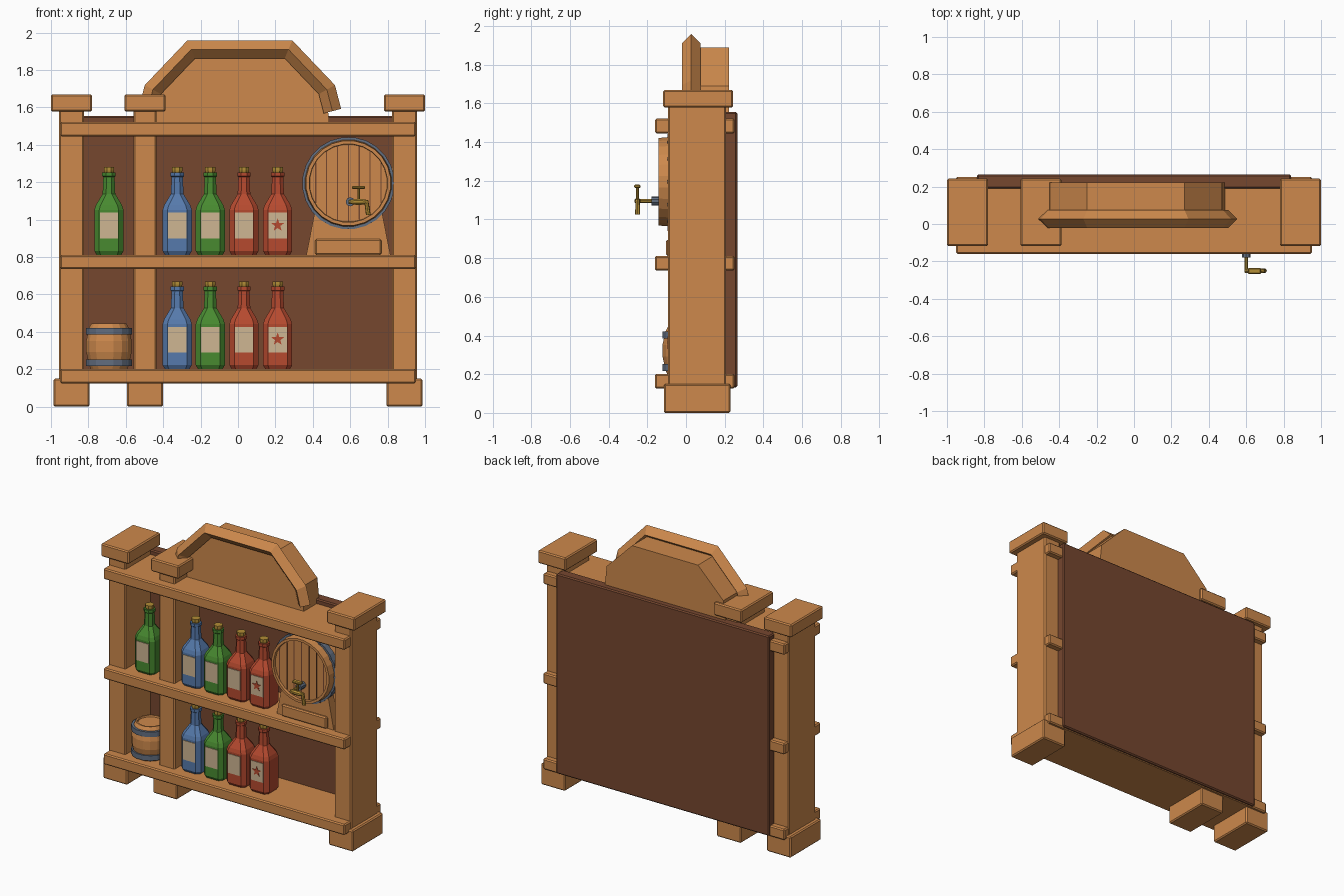
import bpy, bmesh, math
from mathutils import Vector, Matrix

if "Cube" in bpy.data.objects:
    bpy.data.objects.remove(bpy.data.objects["Cube"])


def material(name, rgb):
    m = bpy.data.materials.new(name)
    m.diffuse_color = [(c / 255 / 12.92 if c < 11 else ((c / 255 + 0.055) / 1.055) ** 2.4) for c in rgb] + [1]
    m.use_nodes = True
    m.node_tree.nodes["Principled BSDF"].inputs["Base Color"].default_value = m.diffuse_color
    return m


WOOD = material("warm wood", (205, 137, 76))
DARK = material("dark wood", (118, 71, 47))
GREEN = material("green glass", (72, 138, 48))
BLUE = material("blue glass", (86, 122, 172))
RED = material("red glass", (182, 74, 47))
CREAM = material("cream paper", (207, 182, 146))
STEEL = material("steel", (98, 110, 128))
BRASS = material("brass", (180, 142, 54))


def finish(name, bm, mat, bevel=0):
    bmesh.ops.recalc_face_normals(bm, faces=bm.faces)
    me = bpy.data.meshes.new(name)
    bm.to_mesh(me)
    bm.free()
    me.materials.append(mat)
    ob = bpy.data.objects.new(name, me)
    bpy.context.collection.objects.link(ob)
    if bevel:
        b = ob.modifiers.new("bevel", 'BEVEL')
        b.width, b.segments = bevel, 1
    return ob


def box(name, x, y, z, mat=WOOD, bevel=0.008):
    bm = bmesh.new()
    bmesh.ops.create_cube(bm, size=1)
    for v in bm.verts:
        v.co = [(a + b) / 2 + c * (b - a) for (a, b), c in zip((x, y, z), v.co)]
    return finish(name, bm, mat, bevel)


def prism(name, pts, y0, y1, mat=WOOD, bevel=0):
    # xz outline pushed through y
    bm = bmesh.new()
    f = bm.faces.new([bm.verts.new((x, y0, z)) for x, z in pts])
    ext = bmesh.ops.extrude_face_region(bm, geom=[f])
    for v in ext["geom"]:
        if isinstance(v, bmesh.types.BMVert):
            v.co.y = y1
    return finish(name, bm, mat, bevel)


def skin(name, rings, mat, closed=False):
    # bridge equal rings of points; closed joins last to first
    bm = bmesh.new()
    vs = [[bm.verts.new(p) for p in r] for r in rings]
    n = len(vs[0])
    pairs = list(zip(vs, vs[1:])) + ([(vs[-1], vs[0])] if closed else [])
    for a, b in pairs:
        for i in range(n):
            j = (i + 1) % n
            bm.faces.new((a[i], a[j], b[j], b[i]))
    if not closed:
        bm.faces.new(vs[0])
        bm.faces.new(vs[-1])
    return finish(name, bm, mat)


def lathe(name, profile, loc, mat, n=16, axis='Z', closed=False):
    # profile of (radius, height); axis Y runs from the front to the back
    rot = {'Z': Matrix(), 'Y': Matrix.Rotation(-math.pi / 2, 4, 'X'),
           'X': Matrix.Rotation(math.pi / 2, 4, 'Y')}[axis]
    ang = [(i + 0.5) * math.tau / n for i in range(n)]
    rings = [[Vector(loc) + rot @ Vector((r * math.cos(a), r * math.sin(a), h)) for a in ang]
             for r, h in profile]
    return skin(name, rings, mat, closed)


# posts with feet and caps
for side, x in (("left", -0.89), ("middle", -0.4975), ("right", 0.89)):
    w = 0.0625 if side == "middle" else 0.067
    box(side + "_post", (x - w, x + w), (-0.093, 0.208), (0.1, 1.62))
    box(side + "_foot", (x - 0.096, x + 0.096), (-0.115, 0.23), (0, 0.15))
    box(side + "_cap", (x - 0.11, x + 0.11), (-0.118, 0.243), (1.578, 1.67))

# shelves and back panel
for name, z in (("bottom_shelf", 0.125), ("middle_shelf", 0.735), ("top_shelf", 1.445)):
    box(name, (-0.952, 0.952), (-0.16, 0.252), (z, z + 0.077))
box("back_panel", (-0.84, 0.84), (0.19, 0.265), (0.13, 1.555), DARK)

# arched sign board with diamond-section trim
prism("sign_board", [(-0.47, 1.5), (-0.45, 1.69), (-0.25, 1.89), (0.27, 1.89), (0.47, 1.69), (0.49, 1.5)],
      0.045, 0.222)
path = [Vector(p) for p in ((-0.485, 1.58), (-0.455, 1.695), (-0.25, 1.91),
                            (0.27, 1.91), (0.475, 1.695), (0.505, 1.58))]
rings = []
for i, p in enumerate(path):
    d = [(b - a).normalized() for a, b in zip(path[max(i - 1, 0):i + 1], path[i:i + 1])] if i else []
    if i:
        d = [(p - path[i - 1]).normalized()]
    if i < len(path) - 1:
        d.append((path[i + 1] - p).normalized())
    t = sum(d, Vector((0, 0))).normalized()
    nrm = Vector((-t.y, t.x)) * 0.048 / t.dot(d[0])
    rings.append([(p.x + nrm.x * s, 0.027 + e, p.y + nrm.y * s)
                  for s, e in ((1, 0), (0, -0.048), (-1, 0), (0, 0.048))])
skin("sign_trim", rings, WOOD)


def bottle(x, z, glass, star=False):
    y = -0.01
    # (half width, half flat, height)
    prof = [(0.066, 0.045, 0), (0.078, 0.052, 0.02), (0.078, 0.052, 0.24), (0.07, 0.045, 0.265),
            (0.034, 0.015, 0.325), (0.03, 0.013, 0.415), (0.036, 0.015, 0.42), (0.036, 0.015, 0.44)]
    rings = []
    for h, c, dz in prof:
        rings.append([(x + a, y + b, z + dz) for a, b in
                      ((-c, -h), (c, -h), (h, -c), (h, c), (c, h), (-c, h), (-h, c), (-h, -c))])
    skin("bottle", rings, glass)
    lathe("cork", [(0.024, 0.43), (0.03, 0.45), (0.03, 0.468)], (x, y, z), BRASS, 8)
    front = y - 0.078
    box("bottle_label", (x - 0.049, x + 0.049), (front - 0.004, front + 0.002),
        (z + 0.088, z + 0.225), CREAM, 0)
    if star:
        pts = []
        for i in range(10):
            r, a = (0.036, 0.015)[i % 2], math.pi / 2 + i * math.pi / 5
            pts.append((x + r * math.cos(a), z + 0.158 + r * math.sin(a)))
        prism("label_star", pts, front - 0.007, front - 0.003, RED)


# bottles
for z in (0.202, 0.812):
    for x, glass, star in ((-0.325, BLUE, False), (-0.148, GREEN, False), (0.032, RED, False), (0.212, RED, True)):
        bottle(x, z, glass, star)
bottle(-0.69, 0.812, GREEN)

# small upright keg
keg = (-0.69, 0.0, 0.202)
lathe("small_keg", [(0.1, 0), (0.108, 0.02), (0.124, 0.09), (0.124, 0.15), (0.108, 0.22),
                    (0.095, 0.243), (0.085, 0.243), (0.082, 0.232)], keg, WOOD, 16)
for h in (0.014, 0.183):
    lathe("small_keg_hoop", [(0.1, h), (0.125, h), (0.125, h + 0.036), (0.1, h + 0.036)],
          keg, STEEL, 16, closed=True)

# large lying barrel
bx, bz = 0.59, 1.195
lathe("large_barrel", [(0.208, -0.125), (0.21, -0.143), (0.228, -0.143), (0.238, -0.03),
                       (0.238, 0.06), (0.225, 0.17)], (bx, 0, bz), WOOD, 24, 'Y')
for h in (-0.09, 0.1):
    lathe("barrel_hoop", [(0.22, h), (0.247, h), (0.247, h + 0.045), (0.22, h + 0.045)],
          (bx, 0, bz), STEEL, 24, 'Y', closed=True)
for i in range(12):
    a = i * math.tau / 12
    lathe("hoop_rivet", [(0.008, -0.096), (0.008, -0.085)],
          (bx + 0.238 * math.cos(a), 0, bz + 0.238 * math.sin(a)), STEEL, 6, 'Y')
for i in range(-3, 4):
    x = i * 0.058
    h = math.sqrt(0.204 ** 2 - x * x)
    box("head_seam", (bx + x - 0.003, bx + x + 0.003), (-0.128, -0.12), (bz - h, bz + h), DARK, 0)

# barrel cradle: two curved boards and cross blocks
arc = [(bx + 0.236 * math.cos(a), bz + 0.236 * math.sin(a))
       for a in [math.radians(222 + i * 12) for i in range(9)]]
outline = [(bx - 0.225, 0.81), (bx - 0.18, 1.04)] + arc + [(bx + 0.18, 1.04), (bx + 0.225, 0.81)]
for y in (-0.085, 0.1):
    prism("cradle_board", outline, y, y + 0.06)
box("cradle_block", (bx - 0.178, bx + 0.178), (-0.103, 0.17), (0.812, 0.895))

# tap
tx, tz = 0.6, 1.095
lathe("tap_collar", [(0.024, -0.178), (0.024, -0.12)], (tx, 0, tz), STEEL, 10, 'Y')
lathe("tap_stem", [(0.011, -0.258), (0.011, -0.17)], (tx, 0, tz), BRASS, 8, 'Y')
lathe("tap_spout", [(0.011, -0.01), (0.017, 0.03), (0.017, 0.06), (0.011, 0.09)],
      (tx, -0.25, tz), BRASS, 8, 'X')
skin("tap_nozzle", [[(cx + r * math.cos(a), -0.25 + r * math.sin(a), z)
                     for a in [i * math.tau / 8 for i in range(8)]]
                    for cx, z, r in ((0.685, 1.105, 0.011), (0.697, 1.025, 0.013))], BRASS)
lathe("tap_valve", [(0.008, 0), (0.008, 0.075)], (0.645, -0.25, tz), BRASS, 8)
box("tap_handle", (0.61, 0.68), (-0.268, -0.235), (1.163, 1.18), BRASS, 0.005)
